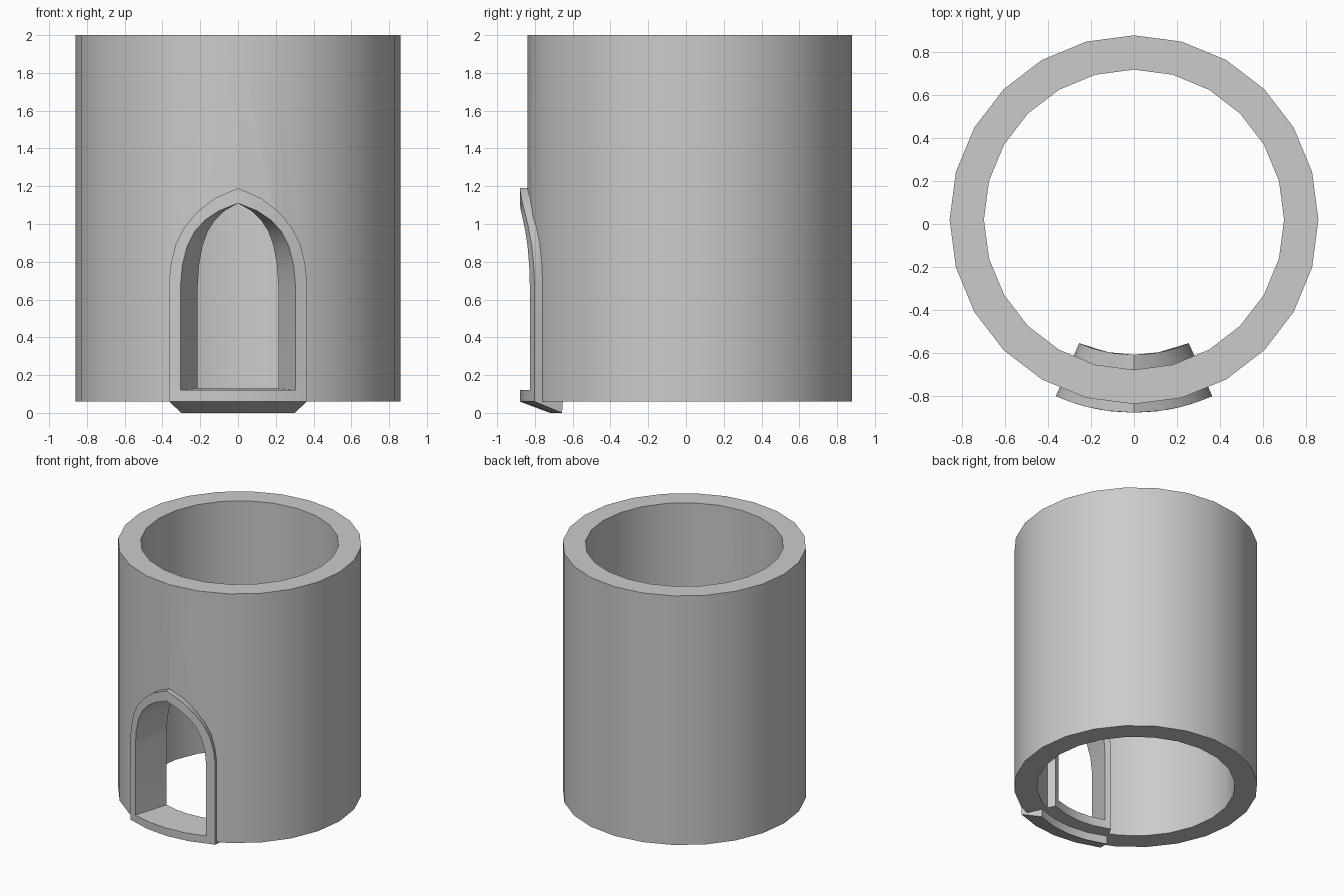
import bpy
import bmesh
from math import asin, sin, cos, pi, radians

if "Cube" in bpy.data.objects:
    bpy.data.objects.remove(bpy.data.objects["Cube"])

CENTRE_Y = 0.02
FACE_R, BACK_R = 0.9, 0.63          # front and back of the door surround

stone = bpy.data.materials.new("grey stone")
stone.use_nodes = True
stone.diffuse_color = (0.6, 0.6, 0.6, 1)
stone.node_tree.nodes["Principled BSDF"].inputs["Base Color"].default_value = (0.6, 0.6, 0.6, 1)


def polar(r, angle, z):
    """Point on a cylinder; angle 0 faces the front."""
    return (r * sin(angle), CENTRE_Y - r * cos(angle), z)


def loft(name, rings, close_rings=True):
    """Join closed rings of points with quads."""
    bm = bmesh.new()
    loops = [[bm.verts.new(p) for p in ring] for ring in rings]
    n = len(loops[0])
    count = len(loops) if close_rings else len(loops) - 1
    for i in range(count):
        a, b = loops[i], loops[(i + 1) % len(loops)]
        for j in range(n):
            bm.faces.new((a[j], a[(j + 1) % n], b[(j + 1) % n], b[j]))
    if not close_rings:
        bm.faces.new(loops[0])
        bm.faces.new(loops[-1])
    bmesh.ops.recalc_face_normals(bm, faces=bm.faces)
    mesh = bpy.data.meshes.new(name)
    bm.to_mesh(mesh)
    bm.free()
    mesh.materials.append(stone)
    obj = bpy.data.objects.new(name, mesh)
    bpy.context.collection.objects.link(obj)
    return obj


def smooth(obj):
    bpy.ops.object.select_all(action='DESELECT')
    obj.select_set(True)
    bpy.context.view_layer.objects.active = obj
    bpy.ops.object.shade_smooth_by_angle(angle=radians(30))


# Hollow round tower
tower = loft("tower_wall", [
    [polar(r, 2 * pi * k / 24, z) for k in range(24)]
    for r, z in ((0.86, 0.06), (0.86, 2), (0.70, 2), (0.70, 0.06))])

# Half outline of the pointed surround: inner x, inner z, outer x, outer z
sill = [(0, .12, 0, .06), (.15, .12, .18, .06)]
jamb = [(.305, .12, .365, .06), (.305, .2, .365, .2), (.305, .67, .365, .7),
        (.295, .78, .355, .79), (.27, .88, .33, .89), (.23, .96, .285, .98),
        (.175, 1.02, .22, 1.06), (.1, 1.07, .125, 1.135)]
apex = [(0, 1.11, 0, 1.19)]
half = sill + jamb + apex
outline = half + [(-a, b, -c, d) for a, b, c, d in half[-2:0:-1]]


def section(xi, zi, xo, zo):
    """Cross-section of the surround, dipping below the wall at the sill."""
    ai, ao = asin(xi / FACE_R), asin(xo / FACE_R)
    low = 0.0 if zo < 0.1 else zo
    return [polar(FACE_R, ai, zi), polar(BACK_R, ai, zi + 0.008 * (zi < 0.15)),
            polar(BACK_R, ao, zo), polar(0.735, ao, zo),
            polar(0.74, ao, low), polar(FACE_R, ao, zo)]


surround = loft("door_surround", [section(*p) for p in outline])

# Cut the doorway through the wall, its edge buried in the surround
rows = [((a + c) / 2, (b + d) / 2) for a, b, c, d in jamb] + [(0.004, 1.15)]
cutter = loft("door_cutter", [
    [polar(r, s * asin(x / FACE_R), z) for r, s in ((0.5, -1), (0.5, 1), (1.2, 1), (1.2, -1))]
    for x, z in rows], close_rings=False)
cut = tower.modifiers.new("doorway", 'BOOLEAN')
cut.operation = 'DIFFERENCE'
cut.solver = 'EXACT'
cut.object = cutter
bpy.context.view_layer.objects.active = tower
bpy.ops.object.modifier_apply(modifier=cut.name)
bpy.data.objects.remove(cutter)

smooth(tower)
smooth(surround)
